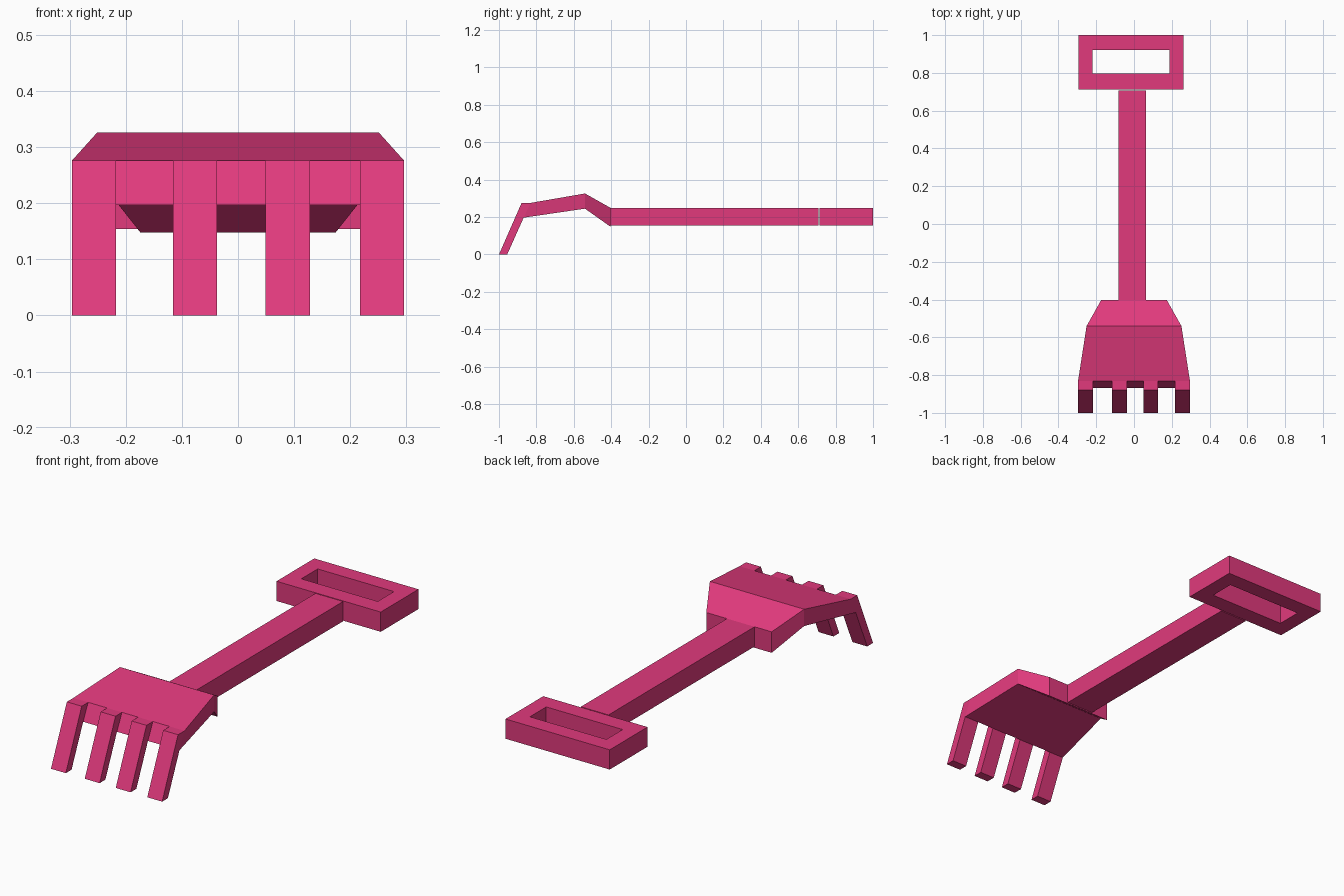
import bpy, bmesh

if "Cube" in bpy.data.objects:
    bpy.data.objects.remove(bpy.data.objects["Cube"])

pink = bpy.data.materials.new("pink plastic")
pink.diffuse_color = (0.75, 0.042, 0.203, 1)
pink.use_nodes = True
pink.node_tree.nodes["Principled BSDF"].inputs["Base Color"].default_value = pink.diffuse_color


def finish(name, bm):
    bmesh.ops.recalc_face_normals(bm, faces=bm.faces)
    mesh = bpy.data.meshes.new(name)
    bm.to_mesh(mesh)
    bm.free()
    mesh.materials.append(pink)
    obj = bpy.data.objects.new(name, mesh)
    bpy.context.collection.objects.link(obj)


def ring(bm, x0, x1, y0, y1, z):
    return [bm.verts.new((x, y, z)) for x, y in
            ((x0, y0), (x1, y0), (x1, y1), (x0, y1))]


Z0, Z1 = 0.154, 0.249

# Shaft: plain square bar
bm = bmesh.new()
lo = ring(bm, -0.083, 0.064, -0.406, 0.708, Z0)
hi = ring(bm, -0.083, 0.064, -0.406, 0.708, Z1)
bm.faces.new(lo)
bm.faces.new(hi)
for i in range(4):
    j = (i + 1) % 4
    bm.faces.new((lo[i], lo[j], hi[j], hi[i]))
finish("shaft", bm)

# Grip: rectangular frame with a through hole
bm = bmesh.new()
outer, inner = (-0.294, 0.261, 0.713, 1.0), (-0.22, 0.187, 0.796, 0.92)
rings = [ring(bm, *outer, Z0), ring(bm, *outer, Z1),
         ring(bm, *inner, Z1), ring(bm, *inner, Z0)]
for k in range(4):
    a, b = rings[k], rings[(k + 1) % 4]
    for i in range(4):
        j = (i + 1) % 4
        bm.faces.new((a[i], a[j], b[j], b[i]))
finish("grip", bm)

# Rake head: bent, widening plate with four tines growing from its front edge
bm = bmesh.new()
W = 0.296
columns = [-W, -0.217, -0.116, -0.037, 0.049, 0.128, 0.217, W]
# half width, (y, z) of the top edge, (y, z) of the bottom edge
stations = [(0.174, (-0.403, 0.249), (-0.403, 0.148)),
            (0.251, (-0.540, 0.326), (-0.540, 0.245)),
            (W, (-0.830, 0.276), (-0.868, 0.197))]


def row(half, yz):
    return [bm.verts.new((x * half / W, *yz)) for x in columns]


tops = [row(h, t) for h, t, b in stations]
bots = [row(h, b) for h, t, b in stations]
for s in range(2):
    for grid in (tops, bots):
        for c in range(7):
            bm.faces.new((grid[s][c], grid[s][c + 1],
                          grid[s + 1][c + 1], grid[s + 1][c]))
    for c in (0, 7):
        bm.faces.new((tops[s][c], tops[s + 1][c], bots[s + 1][c], bots[s][c]))
for c in range(7):
    bm.faces.new((tops[0][c], tops[0][c + 1], bots[0][c + 1], bots[0][c]))
    p = [(tops[2][i], bots[2][i]) for i in (c, c + 1)]
    if c % 2:      # closed edge between tines
        bm.faces.new((p[0][0], p[1][0], p[1][1], p[0][1]))
        continue
    # tine: flat knuckle, then a sloped prong down to the ground
    loops = []
    for i, (t, b) in zip((c, c + 1), p):
        x = columns[i]
        knee, toe, heel = [bm.verts.new((x, y, z)) for y, z in
                           ((-0.879, 0.276), (-1.0, 0), (-0.956, 0))]
        bm.faces.new((t, knee, b))
        bm.faces.new((knee, toe, heel, b))
        loops.append((t, knee, toe, heel, b))
    for k in range(4):
        bm.faces.new((loops[0][k], loops[0][k + 1],
                      loops[1][k + 1], loops[1][k]))
finish("rake_head", bm)
